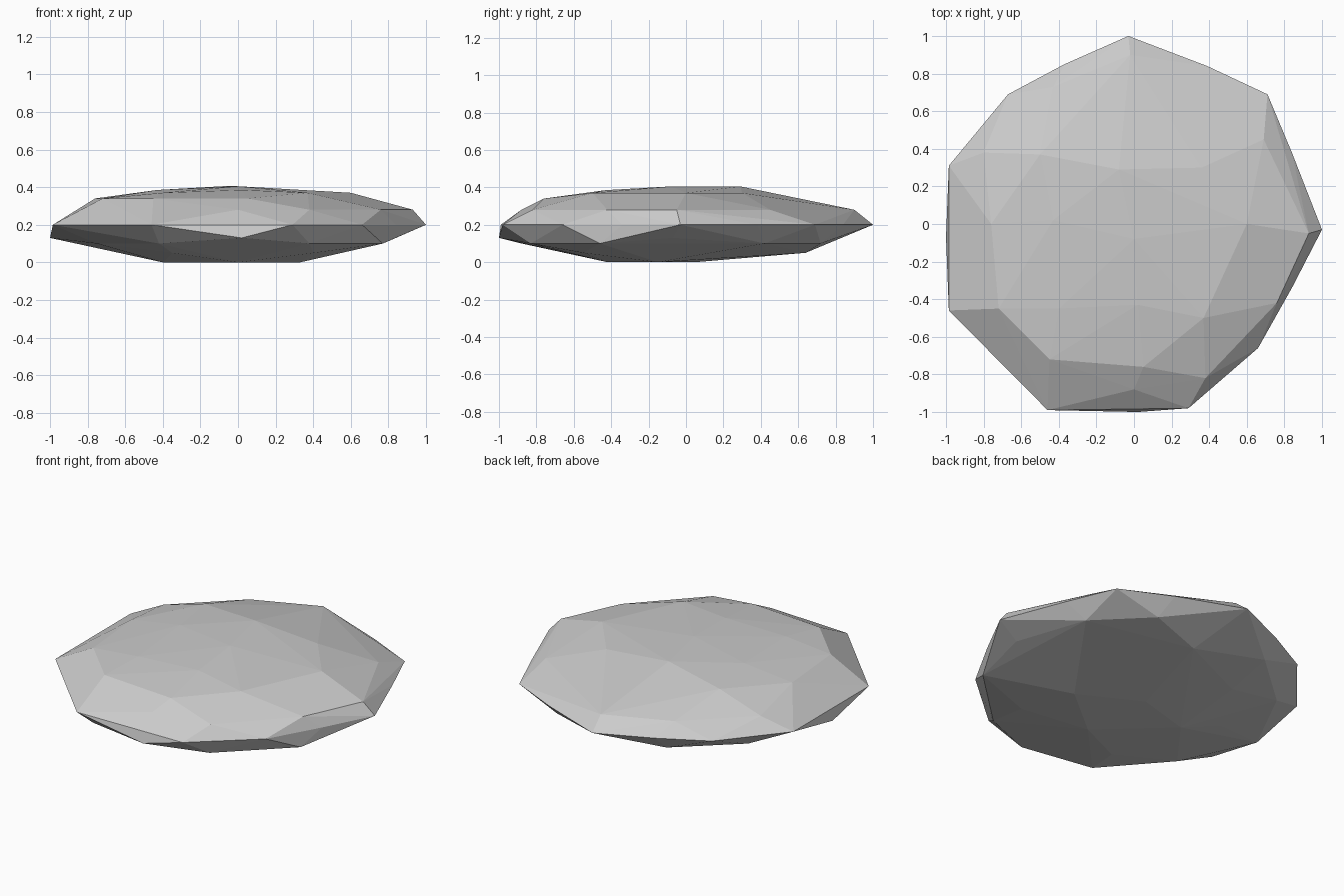
import bpy, bmesh

# Height levels of the stone, each with its corner points in plan
levels = [
    (0.0, [(-0.40, -0.05), (0.33, -0.15), (0.0, -0.42), (-0.05, 0.05)]),
    (0.05, [(0.08, 0.64), (0.52, 0.12), (-0.62, 0.05), (-0.4, 0.42),
            (-0.35, -0.62), (0.4, -0.55)]),
    (0.10, [(0.72, 0.42), (0.42, 0.72), (-0.38, 0.74), (-0.74, 0.42),
            (-0.75, -0.5), (-0.42, -0.88), (0.38, -0.83), (0.77, -0.46)]),
    (0.13, [(0.02, -1.0), (-1.0, -0.07), (0.84, -0.07)]),
    (0.20, [(-0.03, 1.0), (-0.37, 0.85), (-0.67, 0.69), (-0.985, 0.31),
            (-0.985, -0.46), (-0.46, -0.99), (0.29, -0.98), (0.66, -0.66),
            (0.84, -0.34), (1.0, -0.03), (0.84, 0.38), (0.71, 0.69), (0.39, 0.84)]),
    (0.28, [(0.93, -0.05), (0.76, -0.42), (0.38, -0.82), (0.0, -0.88),
            (-0.80, 0.38), (-0.43, 0.73), (-0.02, 0.90), (0.69, 0.45)]),
    (0.34, [(-0.45, -0.72), (-0.72, -0.45), (-0.76, 0.0), (0.05, -0.76)]),
    (0.37, [(0.60, 0.0), (0.37, -0.50), (-0.40, -0.45), (0.36, 0.30), (-0.50, 0.37)]),
    (0.385, [(-0.43, 0.02), (0.02, -0.43)]),
    (0.405, [(-0.08, 0.29), (0.0, -0.08)]),
]

# Faceted flat stone wrapped around the points
bm = bmesh.new()
for z, points in levels:
    for x, y in points:
        bm.verts.new((x, y, z))
hull = bmesh.ops.convex_hull(bm, input=bm.verts[:])
loose = [v for v in bm.verts if not v.link_faces]
bmesh.ops.delete(bm, geom=loose, context='VERTS')
bmesh.ops.recalc_face_normals(bm, faces=bm.faces[:])

mesh = bpy.data.meshes.new("flat_stone")
bm.to_mesh(mesh)
bm.free()
stone = bpy.data.objects.new("flat_stone", mesh)
bpy.context.collection.objects.link(stone)
